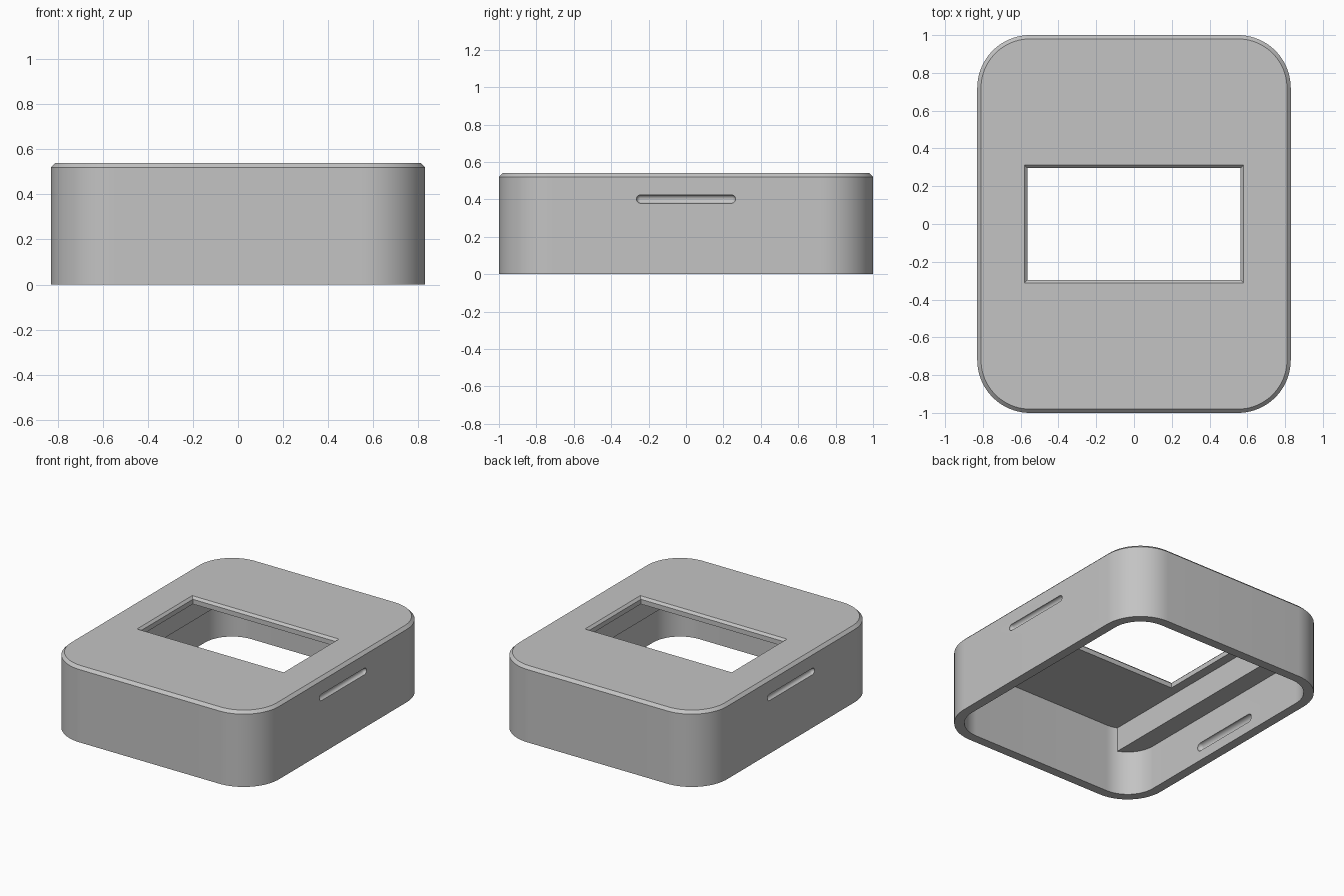
import bpy
import bmesh
import math

cube = bpy.data.objects.get("Cube")
if cube:
    bpy.data.objects.remove(cube, do_unlink=True)

HALF_X, HALF_Y, HEIGHT, RADIUS = 0.83, 1.0, 0.54, 0.28
WALL, CHAMFER = 0.066, 0.02
LEDGE_X, LEDGE_Z, CEILING = 0.63, 0.316, 0.49

grey = bpy.data.materials.new("plain grey")
grey.use_nodes = True
grey.diffuse_color = (0.55, 0.55, 0.55, 1)
grey.node_tree.nodes["Principled BSDF"].inputs["Base Color"].default_value = grey.diffuse_color


def add_object(name, bm):
    bmesh.ops.recalc_face_normals(bm, faces=bm.faces)
    mesh = bpy.data.meshes.new(name)
    bm.to_mesh(mesh)
    bm.free()
    mesh.materials.append(grey)
    obj = bpy.data.objects.new(name, mesh)
    bpy.context.collection.objects.link(obj)
    return obj


def outline(half_x, half_y, radius, inset, steps=20):
    """Rounded rectangle, or a plain one when radius is zero."""
    r = max(radius - inset, 0)
    steps = steps if r else 0
    points = []
    for corner, (sx, sy) in enumerate([(1, 1), (-1, 1), (-1, -1), (1, -1)]):
        for i in range(steps + 1):
            a = math.pi / 2 * (corner + (i / steps if steps else 0))
            points.append((sx * (half_x - inset - r) + r * math.cos(a),
                           sy * (half_y - inset - r) + r * math.sin(a)))
    return points


def loft(name, half_x, half_y, radius, levels, centre_x=0):
    """Stack outlines given as (inset, z) levels into a closed solid."""
    bm = bmesh.new()
    rings = [[bm.verts.new((x + centre_x, y, z))
              for x, y in outline(half_x, half_y, radius, inset)]
             for inset, z in levels]
    for low, high in zip(rings, rings[1:]):
        for i in range(len(low)):
            j = (i + 1) % len(low)
            bm.faces.new((low[i], low[j], high[j], high[i]))
    bm.faces.new(rings[0])
    bm.faces.new(rings[-1])
    return add_object(name, bm)


def capsule(name, x, z, radius, half_length):
    """Round-ended bar along y."""
    bm = bmesh.new()
    bmesh.ops.create_uvsphere(bm, u_segments=24, v_segments=13, radius=radius)
    for v in bm.verts:
        # keep the middle ring from collapsing by pushing each half outwards
        v.co.x, v.co.y, v.co.z = v.co.x, v.co.z, -v.co.y
        v.co.y += math.copysign(half_length - radius, v.co.y)
        v.co.x += x
        v.co.z += z
    return add_object(name, bm)


def cut(target, cutter):
    cutter.hide_render = True
    mod = target.modifiers.new("cut", "BOOLEAN")
    mod.operation = "DIFFERENCE"
    mod.solver = "EXACT"
    mod.object = cutter
    bpy.context.view_layer.objects.active = target
    bpy.ops.object.modifier_apply(modifier=mod.name)
    bpy.data.objects.remove(cutter, do_unlink=True)


# Outer body with a chamfered top rim
case = loft("case_shell", HALF_X, HALF_Y, RADIUS,
            [(0, 0), (0, HEIGHT - CHAMFER), (CHAMFER, HEIGHT)])

# Open-bottomed cavity, leaving a solid ledge along each long side
cavity = loft("cavity_cutter", HALF_X, HALF_Y, RADIUS, [(WALL, -0.1), (WALL, CEILING)])
for side in (-1, 1):
    cut(cavity, loft("ledge_block", 0.2, 1.2, 0, [(0, LEDGE_Z), (0, 0.8)],
                     side * (LEDGE_X + 0.2)))
cut(case, cavity)

# Display window with a bevelled edge
bevel = 0.016
cut(case, loft("window_cutter", 0.58, 0.312, 0,
               [(bevel, 0.4), (bevel, HEIGHT - bevel), (0, HEIGHT), (0, HEIGHT + 0.1)]))

# Grip grooves outside and snap grooves inside both long walls
for side in (-1, 1):
    cut(case, capsule("grip_groove", side * HALF_X, 0.402, 0.023, 0.265))
    cut(case, capsule("snap_groove", side * (HALF_X - WALL), 0.1, 0.03, 0.27))

bpy.ops.object.select_all(action="DESELECT")
case.select_set(True)
bpy.context.view_layer.objects.active = case
bpy.ops.object.shade_smooth_by_angle(angle=math.radians(30))
